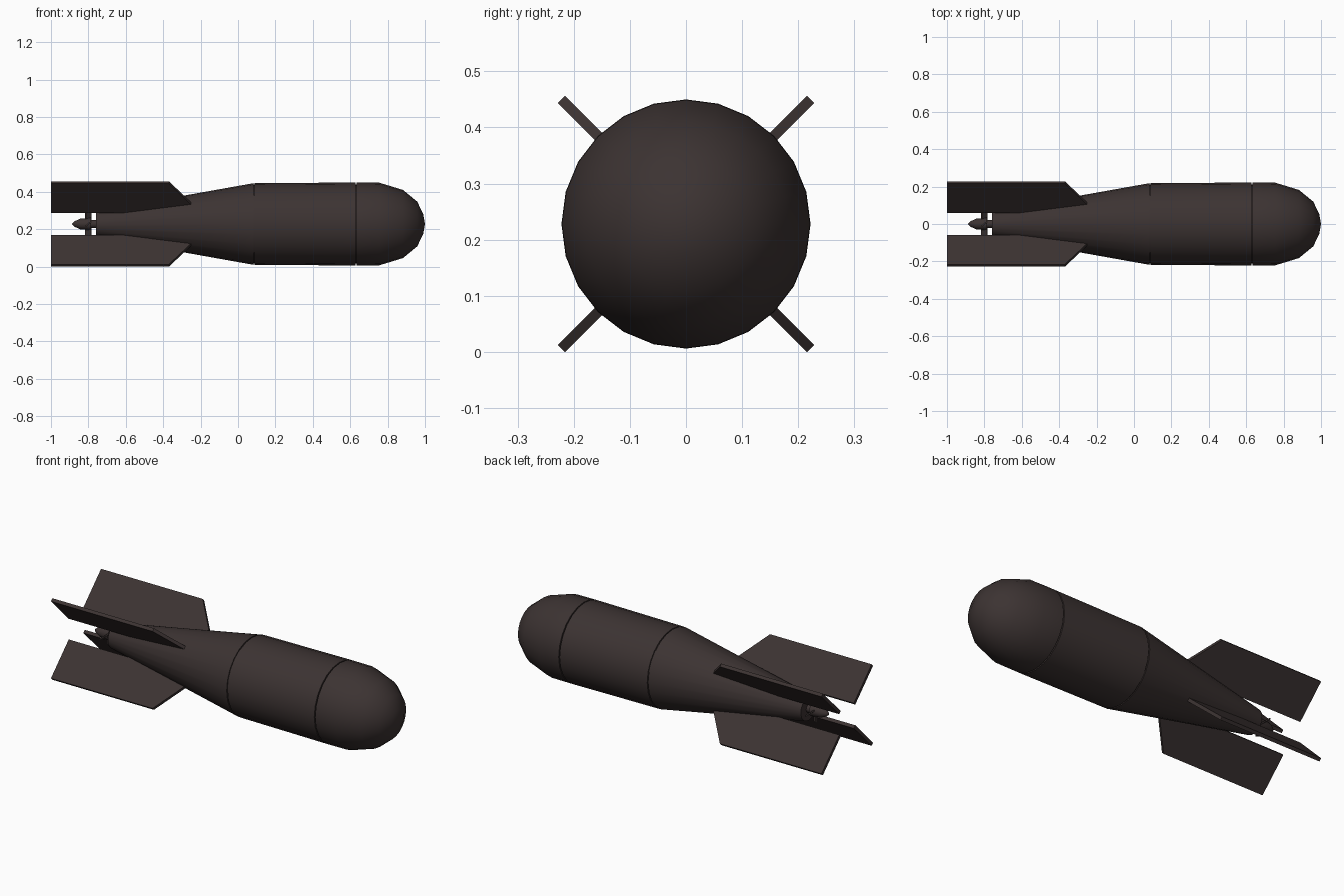
import bpy, bmesh
from math import radians, pi, sin, cos
from mathutils import Matrix, Vector

if "Cube" in bpy.data.objects:
    bpy.data.objects.remove(bpy.data.objects["Cube"], do_unlink=True)

AXIS_Z = 0.228
SIDES = 24

paint = bpy.data.materials.new("dark_brown_paint")
paint.use_nodes = True
COLOUR = (0.045, 0.033, 0.032, 1)
paint.diffuse_color = COLOUR
bsdf = next(n for n in paint.node_tree.nodes if n.type == "BSDF_PRINCIPLED")
bsdf.inputs["Base Color"].default_value = COLOUR
bsdf.inputs["Roughness"].default_value = 0.7


def finish(name, bm, smooth):
    """Turn a bmesh into an object lying along the main axis."""
    bmesh.ops.recalc_face_normals(bm, faces=bm.faces[:])
    mesh = bpy.data.meshes.new(name)
    bm.to_mesh(mesh)
    bm.free()
    mesh.materials.append(paint)
    if smooth:
        mesh.shade_smooth()
        mesh.set_sharp_from_angle(angle=radians(35))
    obj = bpy.data.objects.new(name, mesh)
    obj.location.z = AXIS_Z
    bpy.context.collection.objects.link(obj)
    return obj


def lathe(name, profile, sides=SIDES):
    """Revolve (x, radius) points about the x axis and close both ends."""
    bm = bmesh.new()
    rings = []
    for x, r in profile:
        if r == 0:
            rings.append([bm.verts.new((x, 0, 0))] * sides)
        else:
            rings.append([bm.verts.new((x, r * sin(2 * pi * i / sides), r * cos(2 * pi * i / sides)))
                          for i in range(sides)])
    for a, b in zip(rings, rings[1:]):
        for i in range(sides):
            j = (i + 1) % sides
            corners = list(dict.fromkeys((a[i], a[j], b[j], b[i])))
            bm.faces.new(corners)
    for ring in (rings[0], rings[-1]):
        if len(set(ring)) > 2:
            bm.faces.new(ring)
    return finish(name, bm, True)


def plate(name, outline, thickness, turn, pitch=None):
    """Extrude an (x, radius) outline, pitch it about its own length, turn it about the main axis."""
    bm = bmesh.new()
    face = bm.faces.new([bm.verts.new((x, -thickness / 2, r)) for x, r in outline])
    out = bmesh.ops.extrude_face_region(bm, geom=[face])
    moved = [v for v in out["geom"] if isinstance(v, bmesh.types.BMVert)]
    bmesh.ops.translate(bm, verts=moved, vec=(0, thickness, 0))
    if pitch:
        angle, x = pitch
        bmesh.ops.rotate(bm, verts=bm.verts[:], cent=Vector((x, 0, 0)),
                         matrix=Matrix.Rotation(angle, 3, "Z"))
    bmesh.ops.rotate(bm, verts=bm.verts[:], cent=Vector((0, 0, 0)),
                     matrix=Matrix.Rotation(turn, 3, "X"))
    return finish(name, bm, False)


# Casing: tail cone, middle drum and round nose, parted by fine grooves
lathe("tail_cone", [(-0.76, 0.068), (0.082, 0.218)])
lathe("middle_drum", [(0.088, 0.218), (0.628, 0.222)])
lathe("nose", [(0.634, 0.222), (0.755, 0.221), (0.882, 0.182),
               (0.958, 0.12), (0.99, 0.055), (1.0, 0)])
for label, x in (("rear", 0.085), ("front", 0.631)):
    lathe(label + "_groove", [(x - 0.01, 0.212), (x + 0.01, 0.212)])

# Four diagonal fins
fin_outline = [(-1.0, 0.091), (-1.0, 0.314), (-0.37, 0.314), (-0.25, 0.155),
               (-0.3, 0.12), (-0.6, 0.091)]
for i in range(4):
    plate("tail_fin_%d" % (i + 1), fin_outline, 0.018, radians(45 + 90 * i))

# Small tail propeller
lathe("propeller_shaft", [(-0.8, 0.022), (-0.75, 0.022)], 12)
lathe("propeller_hub", [(-0.888, 0), (-0.875, 0.014), (-0.845, 0.028), (-0.785, 0.034)], 12)
blade_outline = [(-0.82, 0.02), (-0.82, 0.064), (-0.78, 0.064), (-0.78, 0.02)]
for i in range(4):
    plate("propeller_blade_%d" % (i + 1), blade_outline, 0.008,
          radians(90 * i), (radians(40), -0.8))
